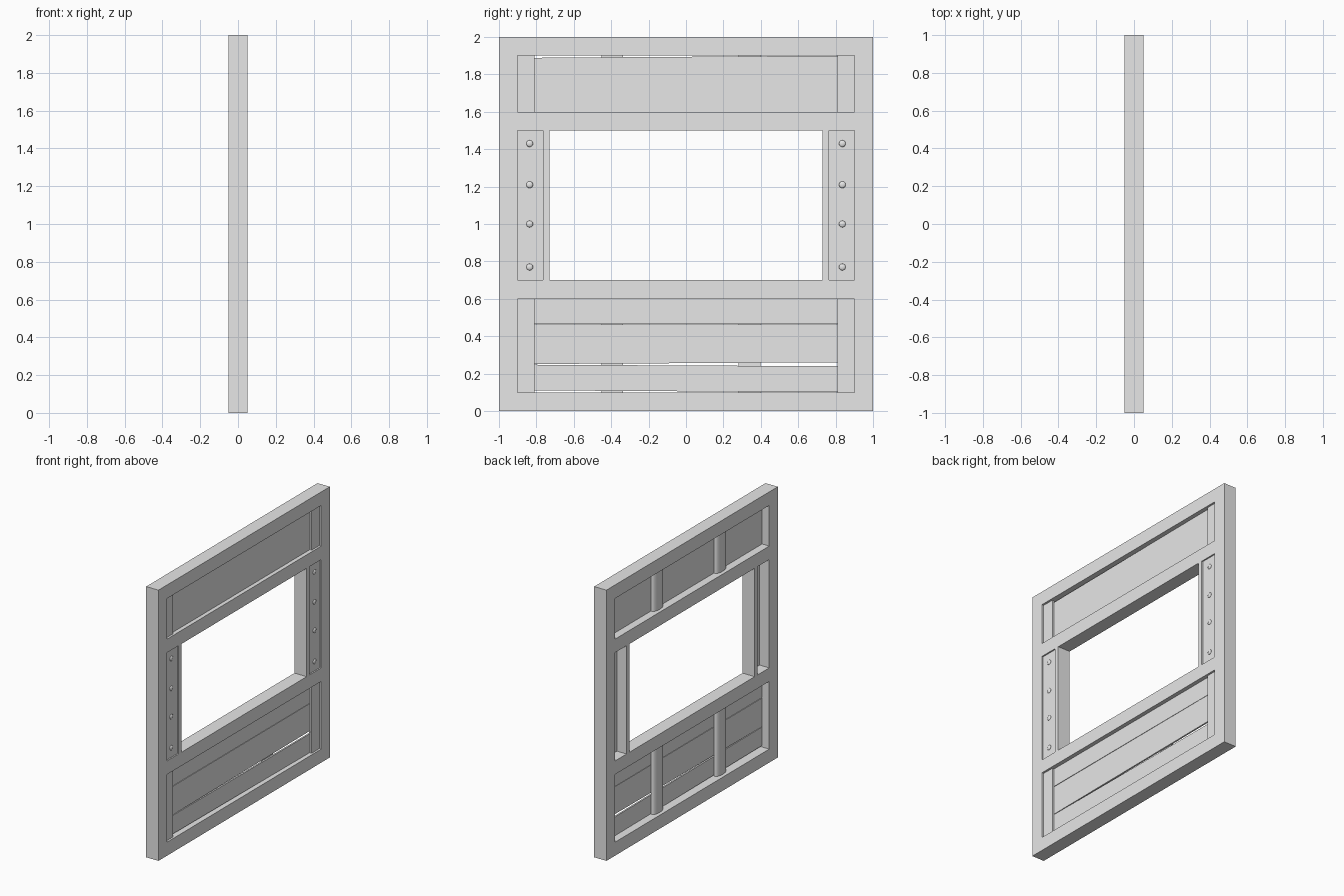
import bpy, bmesh
from math import pi, sin, cos
from mathutils import Matrix

cube = bpy.data.objects.get("Cube")
if cube:
    bpy.data.objects.remove(cube, do_unlink=True)

grey = bpy.data.materials.new("plain_grey")
grey.use_nodes = True
grey.diffuse_color = (0.8, 0.8, 0.8, 1)
grey.node_tree.nodes["Principled BSDF"].inputs["Base Color"].default_value = (0.8, 0.8, 0.8, 1)

# Curve plane (x, y) becomes (y, z) and its extrusion runs along x
STAND = Matrix.Rotation(pi / 2, 4, 'Z') @ Matrix.Rotation(pi / 2, 4, 'X')


def add_mesh(name, mesh):
    mesh.materials.clear()
    mesh.materials.append(grey)
    obj = bpy.data.objects.new(name, mesh)
    bpy.context.collection.objects.link(obj)
    return obj


def rect(y0, y1, z0, z1):
    return [(y0, z0), (y1, z0), (y1, z1), (y0, z1)]


def slab(name, loops, low, high, turn=STAND, along=(1, 0, 0)):
    """Extrude outlines (the first solid, the rest holes) from low to high."""
    curve = bpy.data.curves.new(name, 'CURVE')
    curve.dimensions = '2D'
    curve.fill_mode = 'BOTH'
    curve.extrude = (high - low) / 2
    for loop in loops:
        spline = curve.splines.new('POLY')
        spline.points.add(len(loop) - 1)
        for point, (a, b) in zip(spline.points, loop):
            point.co = (a, b, 0, 1)
        spline.use_cyclic_u = True
        spline.use_smooth = False
    temp = bpy.data.objects.new("outline", curve)
    bpy.context.collection.objects.link(temp)
    bpy.context.view_layer.update()
    mesh = bpy.data.meshes.new_from_object(temp.evaluated_get(bpy.context.evaluated_depsgraph_get()))
    bpy.data.objects.remove(temp, do_unlink=True)
    middle = (low + high) / 2
    mesh.transform(Matrix.Translation([middle * c for c in along]) @ turn)
    bm = bmesh.new()
    bm.from_mesh(mesh)
    bmesh.ops.remove_doubles(bm, verts=bm.verts, dist=0.0001)
    bmesh.ops.recalc_face_normals(bm, faces=bm.faces)
    bm.to_mesh(mesh)
    bm.free()
    mesh.name = name
    return add_mesh(name, mesh)


# Frame with two panel bays, a window and two side slots
slab("frame", [rect(-1, 1, 0, 2),
               rect(-0.9, 0.9, 0.1, 0.6), rect(-0.9, 0.9, 1.6, 1.9),
               rect(-0.73, 0.73, 0.7, 1.5),
               rect(-0.9, -0.765, 0.7, 1.5), rect(0.765, 0.9, 0.7, 1.5)], -0.05, 0.05)

# Slightly uneven boards: bottom and top heights at the -y end, then the +y end
boards = {
    "upper_board": (1.6, 1.888, 1.6, 1.9),
    "lower_board_bottom": (0.111, 0.248, 0.1, 0.239),
    "lower_board_middle": (0.251, 0.462, 0.261, 0.463),
    "lower_board_top": (0.466, 0.6, 0.465, 0.6),
}
for name, (b0, t0, b1, t1) in boards.items():
    slab(name, [[(-0.9, b0), (0.9, b1), (0.9, t1), (-0.9, t0)]], 0.008, 0.02)

# Rounded ribs behind the boards
for bay, z0, z1 in (("upper", 1.6, 1.9), ("lower", 0.1, 0.6)):
    for side, y in (("left", 0.34), ("right", -0.395)):
        arc = [(-0.003 - 0.021 * sin(pi * i / 12), y - 0.058 * cos(pi * i / 12)) for i in range(13)]
        outline = [(0.008, y - 0.058)] + arc + [(0.008, y + 0.058)]
        rib = slab(f"{bay}_{side}_rib", [outline], z0, z1, Matrix.Identity(4), (0, 0, 1))
        bpy.ops.object.select_all(action='DESELECT')
        rib.select_set(True)
        bpy.context.view_layer.objects.active = rib
        bpy.ops.object.shade_smooth_by_angle()

# End battens, side plates and their rivets, on both ends
for side, s in (("left", -1), ("right", 1)):
    def span(a, b):
        return sorted((s * a, s * b))

    for bay, z0, z1 in (("upper", 1.6, 1.9), ("lower", 0.1, 0.6)):
        slab(f"{bay}_{side}_batten", [rect(*span(0.81, 0.9), z0, z1)], 0.02, 0.035)
    slab(f"{side}_side_plate", [rect(*span(0.765, 0.9), 0.7, 1.5)], 0.028, 0.04)
    for n, z in enumerate((0.77, 1.0, 1.21, 1.43)):
        bm = bmesh.new()
        bmesh.ops.create_uvsphere(bm, u_segments=16, v_segments=8, radius=0.018)
        bmesh.ops.transform(bm, verts=bm.verts,
                            matrix=Matrix.Translation((0.04, s * 0.836, z)) @ Matrix.Diagonal((0.45, 1, 1, 1)))
        for face in bm.faces:
            face.smooth = True
        mesh = bpy.data.meshes.new("rivet")
        bm.to_mesh(mesh)
        bm.free()
        add_mesh(f"{side}_rivet_{n + 1}", mesh)
